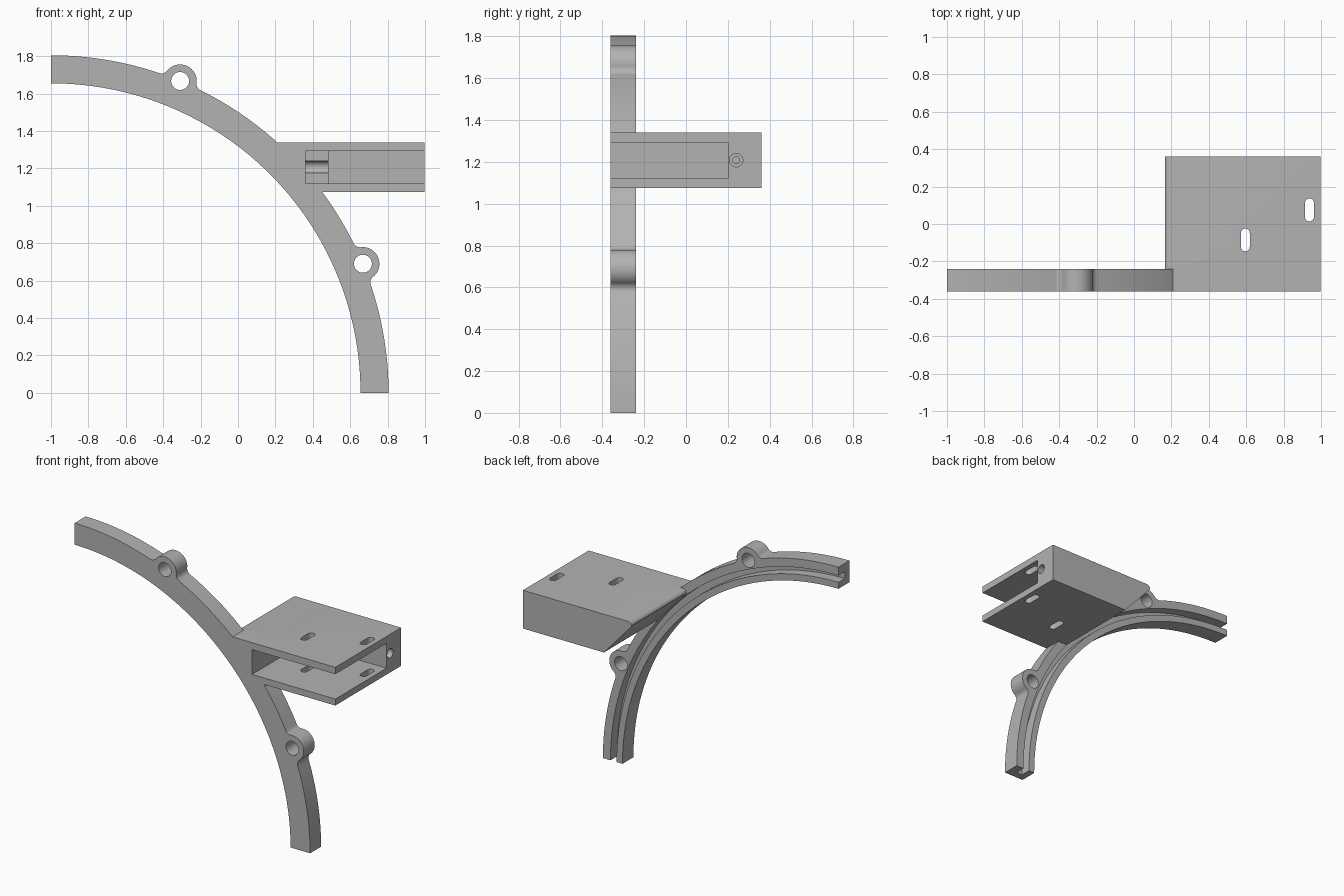
import bpy, bmesh, math
from mathutils import Matrix

if "Cube" in bpy.data.objects:
    bpy.data.objects.remove(bpy.data.objects["Cube"])

R_OUT, R_IN = 1.805, 1.655       # quarter ring radii, centred on x=-1, z=0
Y0, Y_RING, Y1 = -0.36, -0.24, 0.36
BOSS_R, FILLET = 0.088, 0.038

grey = bpy.data.materials.new("plain grey")
grey.diffuse_color = (0.45, 0.45, 0.45, 1)
grey.use_nodes = True
grey.node_tree.nodes["Principled BSDF"].inputs["Base Color"].default_value = grey.diffuse_color


def add_object(name, bm):
    bmesh.ops.recalc_face_normals(bm, faces=bm.faces)
    mesh = bpy.data.meshes.new(name)
    bm.to_mesh(mesh)
    bm.free()
    mesh.materials.append(grey)
    ob = bpy.data.objects.new(name, mesh)
    bpy.context.collection.objects.link(ob)
    return ob


def prism(name, pts, a, b, axis="Y"):
    """Extrude a closed 2D profile: (x, z) along Y, (y, z) along X, (x, y) along Z."""
    place = {"Y": lambda p, d: (p[0], d, p[1]),
             "X": lambda p, d: (d, p[0], p[1]),
             "Z": lambda p, d: (p[0], p[1], d)}[axis]
    bm = bmesh.new()
    lo = [bm.verts.new(place(p, a)) for p in pts]
    hi = [bm.verts.new(place(p, b)) for p in pts]
    bm.faces.new(lo)
    bm.faces.new(hi[::-1])
    n = len(pts)
    for i in range(n):
        j = (i + 1) % n
        bm.faces.new((lo[i], hi[i], hi[j], lo[j]))
    return add_object(name, bm)


def polar(r, t):
    return (-1 + r * math.cos(t), r * math.sin(t))


def arc(cx, cy, r, a0, a1, n):
    return [(cx + r * math.cos(math.radians(a0 + (a1 - a0) * i / n)),
             cy + r * math.sin(math.radians(a0 + (a1 - a0) * i / n))) for i in range(n + 1)]


def circle(cx, cy, r, n=40):
    return arc(cx, cy, r, 0, 360, n)[:-1]


def block(name, x0, x1, y0, y1, z0, z1):
    return prism(name, [(x0, z0), (x1, z0), (x1, z1), (x0, z1)], y0, y1)


def combine(target, other, op):
    bpy.context.view_layer.objects.active = target
    mod = target.modifiers.new(op, "BOOLEAN")
    mod.operation, mod.object, mod.solver = op, other, "EXACT"
    bpy.ops.object.modifier_apply(modifier=mod.name)
    bpy.data.objects.remove(other, do_unlink=True)


# Filleted boss bump, as (along the rim, out from the rim)
u0 = math.sqrt((BOSS_R + FILLET) ** 2 - FILLET ** 2)
touch = math.degrees(math.atan2(FILLET, u0))
bump = arc(-u0, FILLET, FILLET, -90, -touch, 8)
bump += arc(0, 0, BOSS_R, 180 - touch, touch, 28)[1:-1]
bump += arc(u0, FILLET, FILLET, 180 + touch, 270, 8)

# Quarter ring outline: outer rim with two bosses, then inner rim back
boss_angles = [math.radians(22.5), math.radians(67.5)]
outline = []
start = 0.0
for t in boss_angles + [None]:
    end = math.pi / 2 if t is None else t - u0 / R_OUT
    n = 20
    outline += [polar(R_OUT, start + (end - start) * i / n)
                for i in range(0 if start == 0 else 1, n + (t is None))]
    if t is not None:
        outline += [polar(R_OUT + v, t + u / R_OUT) for u, v in bump]
        start = t + u0 / R_OUT
outline += [polar(R_IN, math.pi / 2 * (1 - i / 64)) for i in range(65)]
bracket = prism("ring_bracket", outline, Y0, Y_RING)

# Channel-shaped holder with slanted inner wall and rounded top corner
holder = [(0.377, 1.075), (0.998, 1.075), (0.998, 1.34), (0.19, 1.34),
          (0.178, 1.337), (0.169, 1.329), (0.165, 1.318), (0.168, 1.307)]
combine(bracket, prism("holder", holder, Y0, Y1), "UNION")

# Cavity open to front and right, with a deeper pocket at its inner end
combine(bracket, block("cavity", 0.36, 1.1, -0.5, 0.20, 1.12, 1.292), "DIFFERENCE")
combine(bracket, block("pocket", 0.36, 0.48, 0.1, 0.24, 1.12, 1.292), "DIFFERENCE")

# Stepped screw hole running along x through the back wall
combine(bracket, prism("wide_hole", circle(0.24, 1.208, 0.032), 0.36, 1.1, "X"), "DIFFERENCE")
combine(bracket, prism("narrow_hole", circle(0.24, 1.208, 0.016), 0.32, 0.4, "X"), "DIFFERENCE")

# Long slots through both plates
for x, y in ((0.595, -0.085), (0.938, 0.075)):
    slot = arc(x, y + 0.037, 0.024, 0, 180, 12) + arc(x, y - 0.037, 0.024, 180, 360, 12)
    combine(bracket, prism("slot", slot, 0.9, 1.5, "Z"), "DIFFERENCE")

# Holes in the bosses
for t in boss_angles:
    combine(bracket, prism("boss_hole", circle(*polar(R_OUT, t), 0.048), -0.5, -0.1), "DIFFERENCE")

# Groove along the back of the ring
groove = [polar(1.747, -0.02 + 1.62 * i / 72) for i in range(73)]
groove += [polar(1.70, 1.60 - 1.62 * i / 72) for i in range(73)]
combine(bracket, prism("groove", groove, -0.31, -0.235), "DIFFERENCE")

bpy.ops.object.select_all(action="DESELECT")
bracket.select_set(True)
bpy.context.view_layer.objects.active = bracket
bpy.ops.object.shade_smooth_by_angle(angle=math.radians(30))
